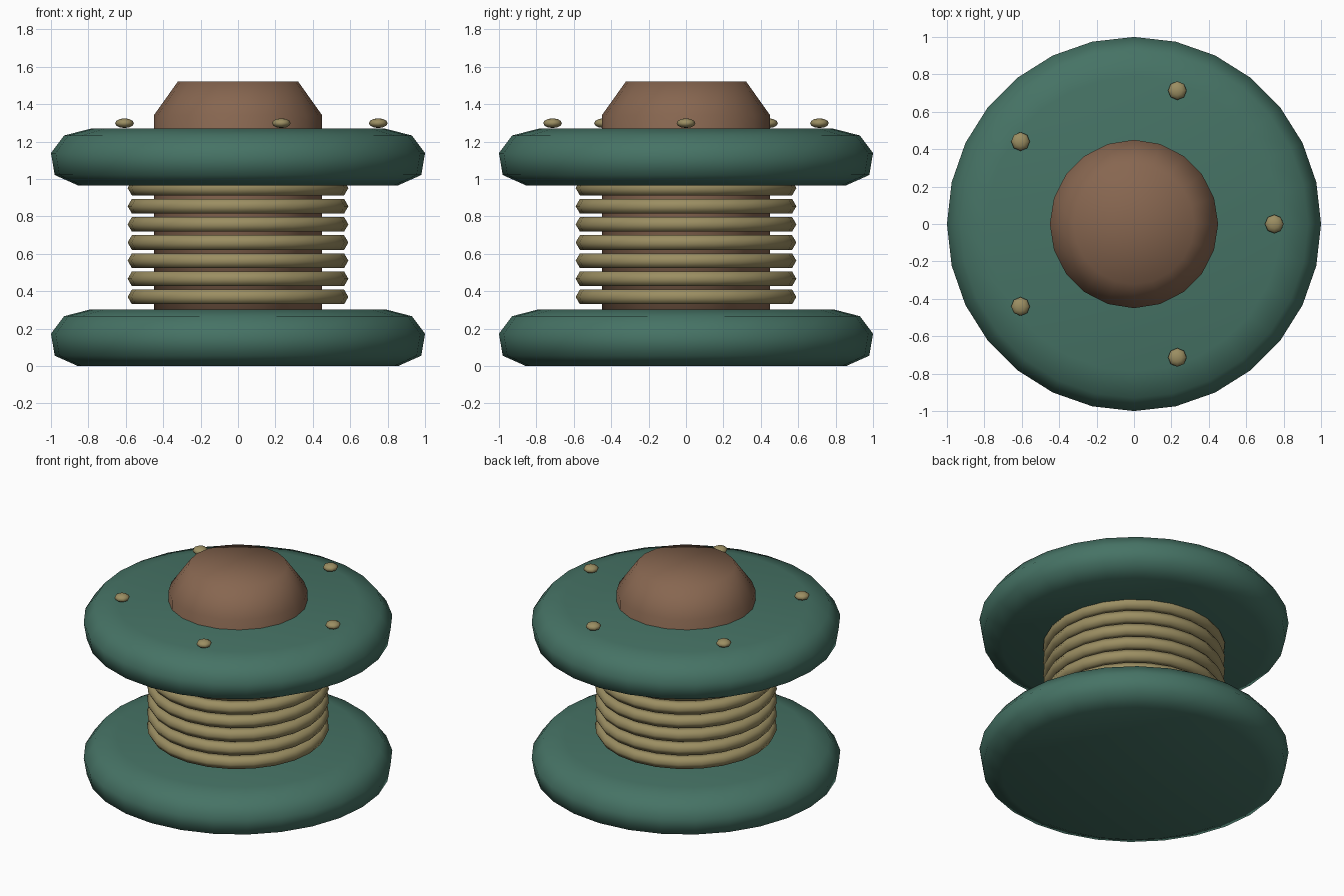
import bpy, bmesh, math

default = bpy.data.objects.get("Cube")
if default:
    bpy.data.objects.remove(default, do_unlink=True)


def make_material(name, rgb):
    mat = bpy.data.materials.new(name)
    mat.use_nodes = True
    colour = (*rgb, 1.0)
    mat.diffuse_color = colour
    mat.node_tree.nodes["Principled BSDF"].inputs["Base Color"].default_value = colour
    return mat


GREEN = make_material("dark_green", (0.061, 0.171, 0.13))
BROWN = make_material("wood_brown", (0.242, 0.133, 0.08))
TAN = make_material("thread_tan", (0.328, 0.27, 0.122))


def lathe(name, profile, sides, mat, z=0.0, closed=False):
    """Turn an (r, z) profile around the z axis into a smooth solid."""
    bm = bmesh.new()
    verts = [bm.verts.new((r, 0, h)) for r, h in profile]
    pairs = list(zip(verts, verts[1:]))
    if closed:
        pairs.append((verts[-1], verts[0]))
    edges = [bm.edges.new(p) for p in pairs]
    bmesh.ops.spin(bm, geom=verts + edges, cent=(0, 0, 0), axis=(0, 0, 1),
                   angle=math.tau, steps=sides)
    bmesh.ops.remove_doubles(bm, verts=bm.verts, dist=0.0005)
    bmesh.ops.recalc_face_normals(bm, faces=bm.faces)
    for face in bm.faces:
        face.smooth = True
    mesh = bpy.data.meshes.new(name)
    bm.to_mesh(mesh)
    bm.free()
    mesh.materials.append(mat)
    obj = bpy.data.objects.new(name, mesh)
    obj.location.z = z
    bpy.context.collection.objects.link(obj)
    return obj


# Rounded end discs
disc = [(0, 0), (0.857, 0), (0.98, 0.055), (1.0, 0.172),
        (0.93, 0.266), (0.787, 0.303), (0, 0.303)]
lathe("lower_flange", disc, 28, GREEN)
lathe("upper_flange", disc, 28, GREEN, z=0.966)

# Central spindle with a chamfered top
lathe("spindle", [(0, 0.12), (0.45, 0.12), (0.45, 1.34), (0.322, 1.52), (0, 1.52)],
      20, BROWN)

# Wound thread rings
ring = [(0.545 + 0.045 * math.cos(a), 0.045 * math.sin(a))
        for a in (math.tau * k / 6 for k in range(6))]
for i in range(7):
    lathe(f"thread_ring_{i + 1}", ring, 24, TAN, z=0.369 + 0.097 * i, closed=True)

# Studs around the upper disc
half = [(0.05 * math.sin(a), -0.026 * math.cos(a))
        for a in (math.pi * k / 6 for k in range(7))]
for i in range(5):
    angle = math.tau * i / 5
    stud = lathe(f"stud_{i + 1}", half, 8, TAN, z=1.298)
    stud.location.x = 0.75 * math.cos(angle)
    stud.location.y = 0.75 * math.sin(angle)
